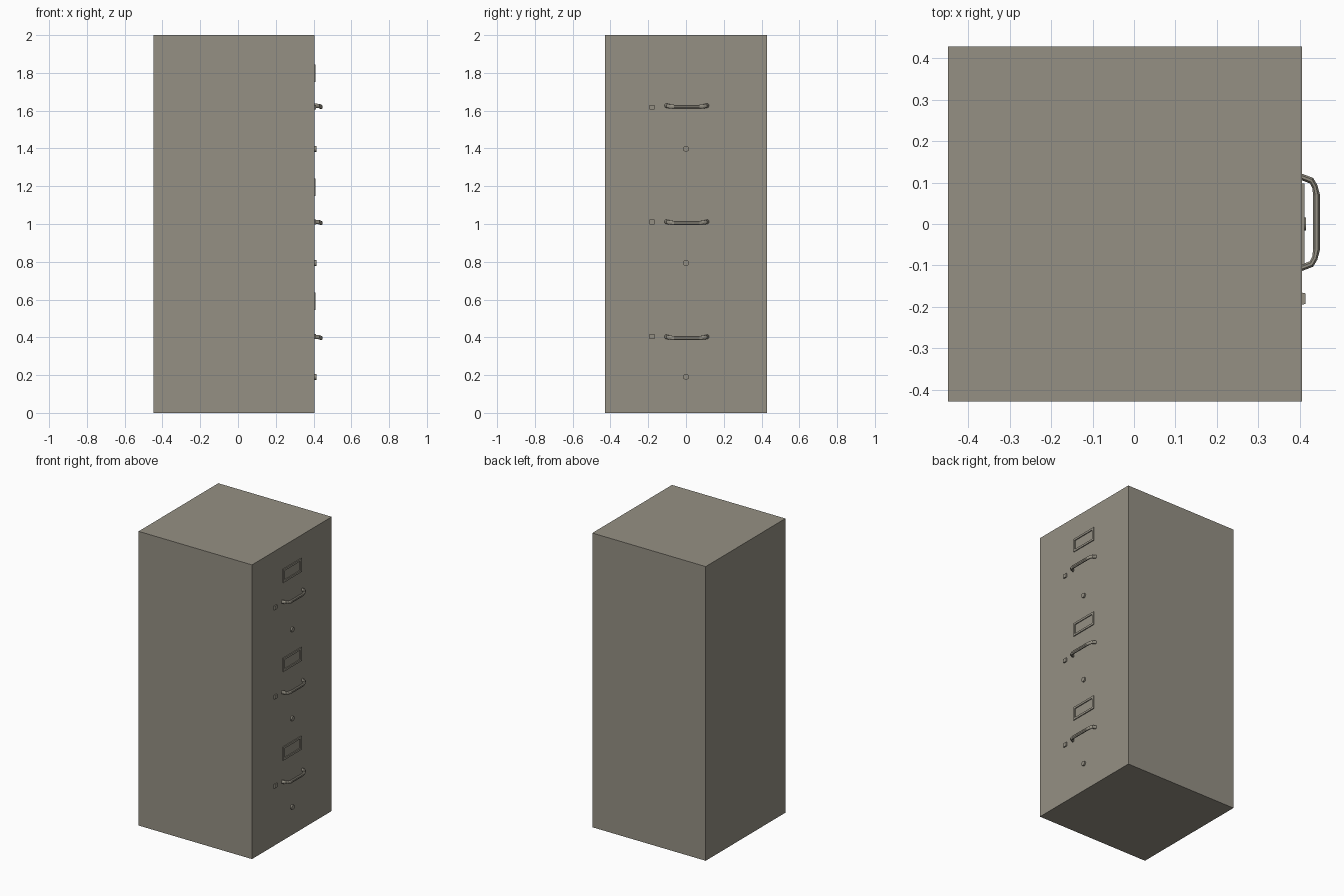
import bpy, bmesh, math
from mathutils import Vector

if "Cube" in bpy.data.objects:
    bpy.data.objects.remove(bpy.data.objects["Cube"])

FACE = 0.405            # x of the drawer face
paint = bpy.data.materials.new("grey_beige_paint")
paint.diffuse_color = (0.30, 0.28, 0.23, 1)
paint.use_nodes = True
paint.node_tree.nodes["Principled BSDF"].inputs["Base Color"].default_value = paint.diffuse_color


def finish(name, bm):
    bmesh.ops.recalc_face_normals(bm, faces=bm.faces)
    me = bpy.data.meshes.new(name)
    bm.to_mesh(me)
    bm.free()
    me.materials.append(paint)
    ob = bpy.data.objects.new(name, me)
    bpy.context.collection.objects.link(ob)
    return ob


def add_box(bm, x0, x1, y0, y1, z0, z1):
    vs = bmesh.ops.create_cube(bm, size=1)["verts"]
    for v in vs:
        v.co = ((x0 + x1) / 2 + v.co.x * (x1 - x0),
                (y0 + y1) / 2 + v.co.y * (y1 - y0),
                (z0 + z1) / 2 + v.co.z * (z1 - z0))
    return vs


def box(name, *dims):
    bm = bmesh.new()
    add_box(bm, *dims)
    return finish(name, bm)


def label_frame(name, z):
    # picture-frame ring: outer and inner rectangles, back and front
    bm = bmesh.new()
    rings = []
    for x, hy, hz in ((FACE - 0.002, 0.098, 0.046), (FACE + 0.006, 0.098, 0.046),
                      (FACE + 0.006, 0.084, 0.032), (FACE - 0.002, 0.084, 0.032)):
        rings.append([bm.verts.new((x, sy * hy, z + sz * hz))
                      for sy, sz in ((-1, -1), (1, -1), (1, 1), (-1, 1))])
    for a, b in zip(rings, rings[1:] + rings[:1]):
        for i in range(4):
            j = (i + 1) % 4
            bm.faces.new((a[i], a[j], b[j], b[i]))
    return finish(name, bm)


def handle(name, z):
    # bowed pull: an eight-sided section swept between outer and inner outlines
    half = [((0.403, 0.118), (0.403, 0.102), 0.004),
            ((0.432, 0.107), (0.424, 0.094), 0.002),
            ((0.442, 0.090), (0.430, 0.082), -0.001),
            ((0.448, 0.068), (0.432, 0.064), -0.003)]
    path = half + [((o[0], -o[1]), (i[0], -i[1]), d) for o, i, d in reversed(half)]
    bm = bmesh.new()
    rings = []
    for o, i, dz in path:
        o, i = Vector((*o, 0)), Vector((*i, 0))
        mid, rad = (o + i) / 2, (o - i) / 2
        ring = []
        for k in range(8):
            a = math.tau * (k + 0.5) / 8
            s = 1 / math.cos(math.pi / 8)
            p = mid + rad * math.cos(a) * s
            ring.append(bm.verts.new((p.x, p.y + 0.004,
                                      z + dz + 0.011 * math.sin(a) * s)))
        rings.append(ring)
    for a, b in zip(rings, rings[1:]):
        for k in range(8):
            j = (k + 1) % 8
            bm.faces.new((a[k], a[j], b[j], b[k]))
    bm.faces.new(rings[0])
    bm.faces.new(rings[-1])
    return finish(name, bm)


def lock_button(name, z):
    # round stud lying along x
    bm = bmesh.new()
    r = bmesh.ops.create_cone(bm, cap_ends=True, segments=16,
                              radius1=0.016, radius2=0.016, depth=0.012)
    for v in r["verts"]:
        x, y, h = v.co
        v.co = (FACE + 0.004 + h, x, z + y)
    return finish(name, bm)


def latch(name, z):
    # small square thumb latch with a slightly narrowed front
    bm = bmesh.new()
    for v in add_box(bm, FACE - 0.002, FACE + 0.008, -0.195, -0.165, z - 0.013, z + 0.013):
        if v.co.x > FACE:
            v.co.y = -0.18 + (v.co.y + 0.18) * 0.85
    return finish(name, bm)


# cabinet body
box("cabinet_body", -0.448, FACE, -0.428, 0.428, 0, 2)

# hardware of the three drawers: label, handle, latch and button heights
for n, (zl, zh, zt, zb) in enumerate(((1.799, 1.623, 1.618, 1.398),
                                      (1.194, 1.008, 1.011, 0.793),
                                      (0.591, 0.399, 0.405, 0.191)), 1):
    label_frame(f"label_frame_{n}", zl)
    handle(f"handle_{n}", zh)
    latch(f"latch_{n}", zt)
    lock_button(f"lock_button_{n}", zb)
